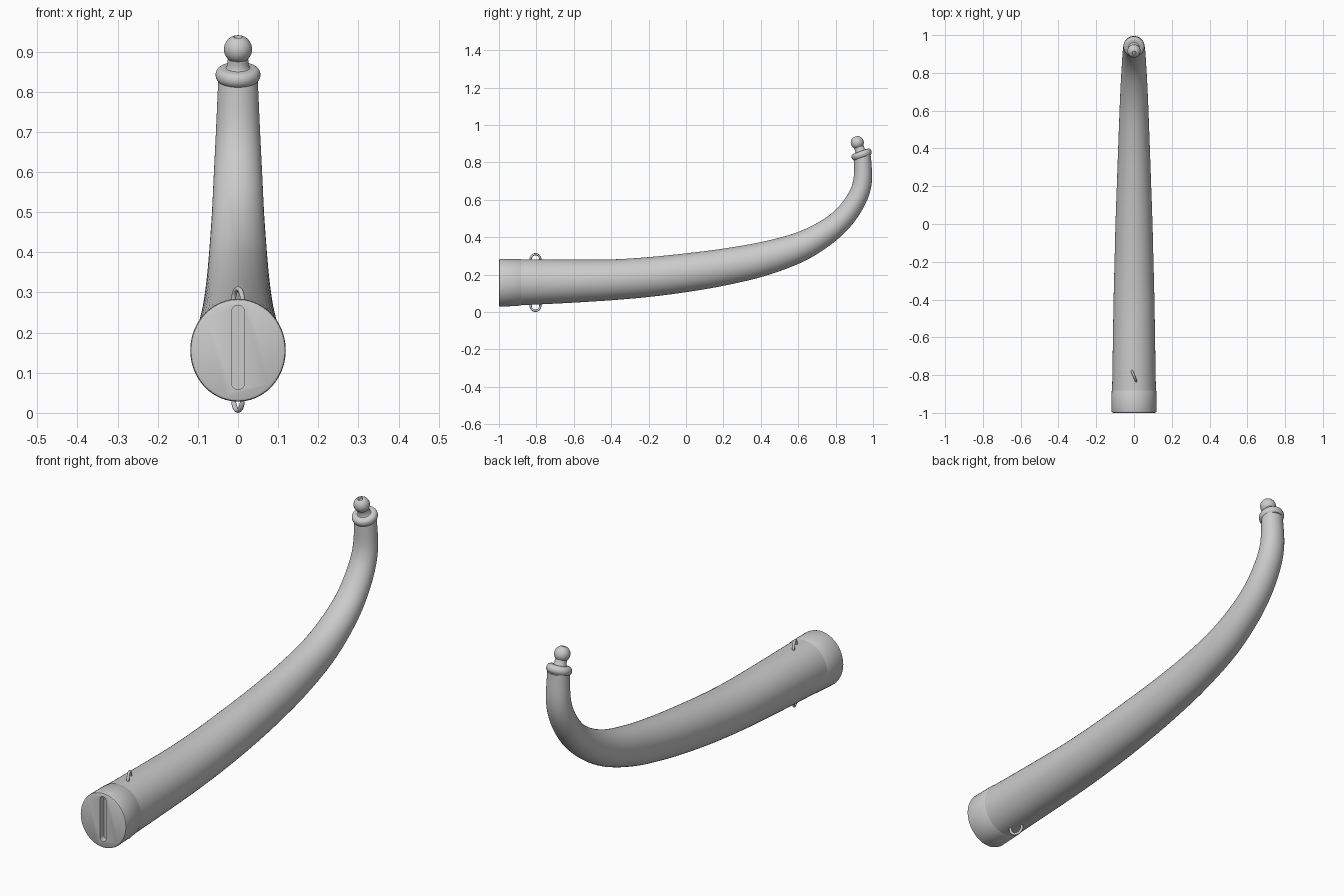
import bpy, bmesh, math
from mathutils import Vector

if "Cube" in bpy.data.objects:
    bpy.data.objects.remove(bpy.data.objects["Cube"])

SIDES = 48


def make_object(name, bm, angle=35):
    bmesh.ops.recalc_face_normals(bm, faces=bm.faces)
    mesh = bpy.data.meshes.new(name)
    bm.to_mesh(mesh)
    bm.free()
    obj = bpy.data.objects.new(name, mesh)
    bpy.context.collection.objects.link(obj)
    smooth(obj, angle)
    return obj


def smooth(obj, angle=35):
    bpy.ops.object.select_all(action='DESELECT')
    obj.select_set(True)
    bpy.context.view_layer.objects.active = obj
    bpy.ops.object.shade_smooth_by_angle(angle=math.radians(angle))


def loft(name, sections, tangents):
    """Skin elliptical sections (y, z, half height, half width), capped at both ends."""
    bm = bmesh.new()
    rings = []
    for (y, z, h, w), t in zip(sections, tangents):
        normal = Vector((0, -t.z, t.y))
        ring = []
        for i in range(SIDES):
            a = 2 * math.pi * i / SIDES
            ring.append(bm.verts.new(Vector((w * math.cos(a), y, z)) + normal * h * math.sin(a)))
        rings.append(ring)
    for r0, r1 in zip(rings, rings[1:]):
        for i in range(SIDES):
            j = (i + 1) % SIDES
            bm.faces.new((r0[i], r0[j], r1[j], r1[i]))
    bm.faces.new(rings[0])
    bm.faces.new(rings[-1])
    return make_object(name, bm)


def catmull(keys, steps):
    k = [2 * keys[0] - keys[1]] + keys + [2 * keys[-1] - keys[-2]]
    out = []
    for i in range(1, len(k) - 2):
        a, b, c, d = k[i - 1:i + 3]
        for s in range(steps):
            t = s / steps
            out.append(0.5 * (2 * b + (c - a) * t + (2 * a - 5 * b + 4 * c - d) * t * t
                              + (3 * b - a - 3 * c + d) * t ** 3))
    return out + [keys[-1]]


# Curved tapering horn: y, z, half height, half width
keys = [Vector(p) for p in (
    (-0.885, 0.159, 0.123, 0.116), (-0.64, 0.164, 0.116, 0.112), (-0.4, 0.172, 0.109, 0.108),
    (-0.2, 0.187, 0.106, 0.103), (0.0, 0.21, 0.103, 0.098), (0.2, 0.240, 0.098, 0.091),
    (0.4, 0.281, 0.091, 0.084), (0.59, 0.340, 0.080, 0.077), (0.73, 0.413, 0.069, 0.071),
    (0.835, 0.497, 0.060, 0.065), (0.91, 0.60, 0.054, 0.060), (0.944, 0.70, 0.050, 0.055),
    (0.944, 0.835, 0.045, 0.049))]
sections = catmull(keys, 5)
tangents = []
for i in range(len(sections)):
    d = sections[min(i + 1, len(sections) - 1)] - sections[max(i - 1, 0)]
    tangents.append(Vector((0, d[0], d[1])).normalized())
loft("horn_body", sections, tangents)

# Wide end cap with softened front rim
cap_sections = [(-1.0, 0.156, 0.120, 0.111), (-0.997, 0.156, 0.126, 0.117),
                (-0.99, 0.156, 0.128, 0.119), (-0.885, 0.159, 0.125, 0.118),
                (-0.88, 0.159, 0.122, 0.115)]
cap = loft("end_cap", cap_sections, [Vector((0, 1, 0))] * len(cap_sections))

# Slot cut in the end cap
bm = bmesh.new()
outline = []
for cz, start in ((0.252, 0), (0.074, math.pi)):
    for i in range(13):
        a = start + math.pi * i / 12
        outline.append(bm.verts.new((0.016 * math.cos(a), -1.03, cz + 0.016 * math.sin(a))))
face = bm.faces.new(outline)
ext = bmesh.ops.extrude_face_region(bm, geom=[face])
bmesh.ops.translate(bm, vec=(0, 0.06, 0),
                    verts=[v for v in ext["geom"] if isinstance(v, bmesh.types.BMVert)])
cutter = make_object("slot_cutter", bm)
cutter.hide_render = True
mod = cap.modifiers.new("slot", 'BOOLEAN')
mod.operation = 'DIFFERENCE'
mod.object = cutter
mod.solver = 'EXACT'
bpy.context.view_layer.objects.active = cap
bpy.ops.object.modifier_apply(modifier=mod.name)
bpy.data.objects.remove(cutter)
smooth(cap)

# Mouthpiece: collar, neck and ball turned around a tilted axis
profile = [(0, -0.019), (0.046, -0.019)]
profile += [(0.042 + 0.014 * math.cos(a), 0.018 * math.sin(a))
            for a in (math.radians(-70 + 20 * i) for i in range(9))]
profile += [(0.030, 0.019), (0.027, 0.023), (0.026, 0.036)]
profile += [(0.035 * math.sin(a), 0.068 - 0.035 * math.cos(a))
            for a in (math.radians(46 + 9 * i) for i in range(13))]
profile += [(0.011, 0.101), (0.008, 0.092), (0, 0.092)]
bm = bmesh.new()
verts = [bm.verts.new((r, 0, s)) for r, s in profile]
edges = [bm.edges.new(p) for p in zip(verts, verts[1:])]
bmesh.ops.spin(bm, geom=verts + edges, cent=(0, 0, 0), axis=(0, 0, 1),
               angle=2 * math.pi, steps=40)
bmesh.ops.remove_doubles(bm, verts=bm.verts, dist=0.0002)
mouthpiece = make_object("mouthpiece", bm)
mouthpiece.location = (0, 0.939, 0.842)
mouthpiece.rotation_euler = (math.radians(20), 0, 0)

# Strap rings above and below the wide end
for name, z in (("strap_ring_top", 0.281), ("strap_ring_bottom", 0.034)):
    bpy.ops.mesh.primitive_torus_add(major_radius=0.028, minor_radius=0.006,
                                     major_segments=36, minor_segments=12,
                                     location=(0, -0.805, z),
                                     rotation=(math.pi / 2, 0, math.radians(113)))
    ring = bpy.context.object
    ring.name = name
    smooth(ring, 60)
